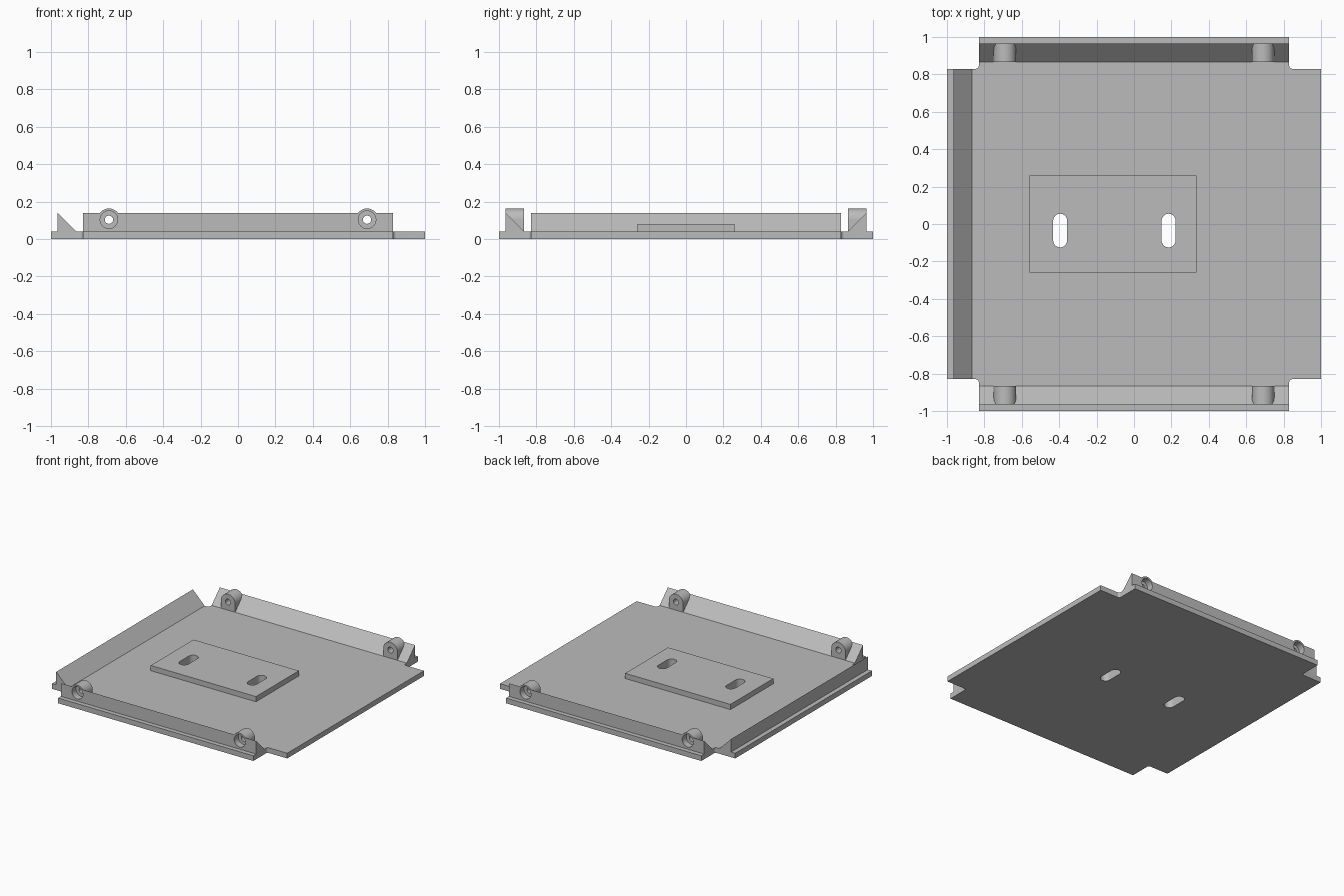
import bpy, bmesh, math
from mathutils import Matrix, Vector

cube = bpy.data.objects.get("Cube")
if cube:
    bpy.data.objects.remove(cube, do_unlink=True)

grey = bpy.data.materials.new("plain_grey")
grey.use_nodes = True
colour = (0.5, 0.5, 0.5, 1)
grey.diffuse_color = colour
grey.node_tree.nodes["Principled BSDF"].inputs["Base Color"].default_value = colour

THICK = 0.04      # plate thickness
OUTER = 0.965     # outer wall of the rails
INNER = 0.865     # foot of the rail slopes
HALF = 0.83       # half length of the rails
RAIL_TOP = 0.14


def prism(name, outline, start, end, axis="Z"):
    """Extrude a 2D outline: Z takes (x, y), Y takes (x, z), X takes (y, z)."""
    place = {"Z": lambda a, b, t: (a, b, t),
             "Y": lambda a, b, t: (a, t, b),
             "X": lambda a, b, t: (t, a, b)}[axis]
    bm = bmesh.new()
    face = bm.faces.new([bm.verts.new(place(a, b, start)) for a, b in outline])
    result = bmesh.ops.extrude_face_region(bm, geom=[face])
    moved = [v for v in result["geom"] if isinstance(v, bmesh.types.BMVert)]
    bmesh.ops.translate(bm, verts=moved, vec=Vector(place(0, 0, end - start)))
    bmesh.ops.recalc_face_normals(bm, faces=bm.faces)
    mesh = bpy.data.meshes.new(name)
    bm.to_mesh(mesh)
    bm.free()
    mesh.materials.append(grey)
    obj = bpy.data.objects.new(name, mesh)
    bpy.context.collection.objects.link(obj)
    return obj


def arc(cx, cy, r, first, last, steps=24):
    angles = [math.radians(first + (last - first) * i / steps) for i in range(steps + 1)]
    return [(cx + r * math.cos(a), cy + r * math.sin(a)) for a in angles]


def circle(cx, cy, r):
    return arc(cx, cy, r, 0, 360, 48)[:-1]


def combine(target, tool, operation):
    """Apply a boolean and discard the tool."""
    mod = target.modifiers.new("cut", "BOOLEAN")
    mod.operation, mod.solver, mod.object = operation, "EXACT", tool
    activate(target)
    bpy.ops.object.modifier_apply(modifier=mod.name)
    bpy.data.objects.remove(tool, do_unlink=True)


def activate(obj):
    bpy.ops.object.select_all(action="DESELECT")
    obj.select_set(True)
    bpy.context.view_layer.objects.active = obj


# Base plate with four notched corners, small fillets inside the notches
quarter = [(1, HALF)] + arc(HALF + 0.015, HALF + 0.015, 0.015, 270, 180, 6) + [(HALF, 1)]
outline = []
for turn in range(4):
    spin = Matrix.Rotation(math.radians(90 * turn), 2)
    outline += [tuple(spin @ Vector(p)) for p in quarter]
plate = prism("base_plate", outline, 0, THICK)

# Raised mounting pad
pad = prism("mounting_pad", [(-0.56, -0.26), (0.335, -0.26), (0.335, 0.26), (-0.56, 0.26)],
            THICK, 0.08)

# Two slots through the plate and the pad
for x in (-0.395, 0.185):
    slot = arc(x, 0.018, 0.037, 0, 180) + arc(x, -0.088, 0.037, 180, 360)
    for part in (plate, pad):
        combine(part, prism("slot_cutter", slot, -0.1, 0.2), "DIFFERENCE")

# Wedge rail on the right edge
wedge = [(OUTER, THICK), (INNER, THICK), (OUTER, RAIL_TOP)]
prism("right_rail", [(-a, z) for a, z in wedge], -HALF, HALF, "Y")

# Front and back rails with bored round-topped lugs
BORE_Z = 0.103
for side, label in ((-1, "front"), (1, "back")):
    rail = prism(label + "_rail", [(side * a, z) for a, z in wedge], -HALF, HALF, "X")
    for x in (-0.69, 0.69):
        lug = arc(x, BORE_Z, 0.06, 0, 180, 32) + [(x - 0.06, THICK), (x + 0.06, THICK)]
        combine(rail, prism("lug", lug, side * INNER, side * OUTER, "Y"), "UNION")
        bore = prism("bore_cutter", circle(x, BORE_Z, 0.022), side * 0.8, side * 1.05, "Y")
        combine(rail, bore, "DIFFERENCE")
        recess = prism("recess_cutter", circle(x, BORE_Z, 0.047), side * 0.915, side * 1.05, "Y")
        combine(rail, recess, "DIFFERENCE")

# Smooth the curved walls, keep the edges sharp
for obj in bpy.context.collection.objects:
    if obj.type == "MESH" and grey.name in obj.data.materials:
        activate(obj)
        bpy.ops.object.shade_smooth_by_angle(angle=math.radians(30))
